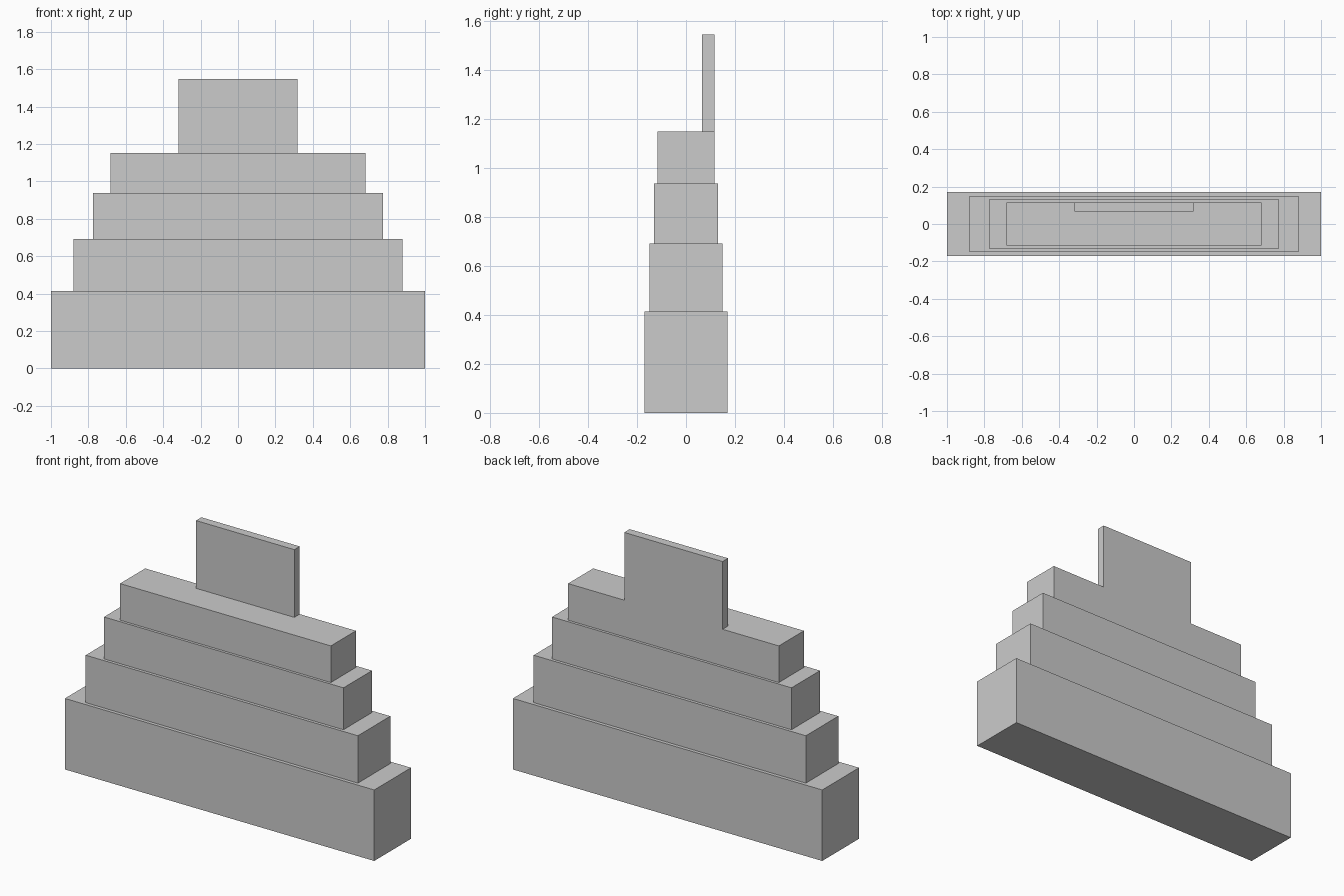
import bpy

if "Cube" in bpy.data.objects:
    bpy.data.objects.remove(bpy.data.objects["Cube"])


def box(name, half_x, y0, y1, z0, z1):
    """Axis-aligned box, centred on x = 0."""
    bpy.ops.mesh.primitive_cube_add(size=1, location=(0, (y0 + y1) / 2, (z0 + z1) / 2))
    ob = bpy.context.object
    ob.name = name
    ob.scale = (2 * half_x, y1 - y0, z1 - z0)
    bpy.ops.object.transform_apply(location=False, rotation=False, scale=True)
    return ob


# Four stacked tiers, each shrinking by the same ratio
RATIO = 0.88
levels = [0, 0.415, 0.692, 0.937, 1.151]
half_x, half_y = 1.0, 0.17
for i, (z0, z1) in enumerate(zip(levels, levels[1:])):
    box(f"tier_{i + 1}", half_x, -half_y, half_y, z0, z1)
    top_half_y = half_y
    half_x *= RATIO
    half_y *= RATIO

# Thin upright panel, flush with the back of the top tier
box("back_panel", 0.318, 0.066, top_half_y, levels[-1], 1.547)
